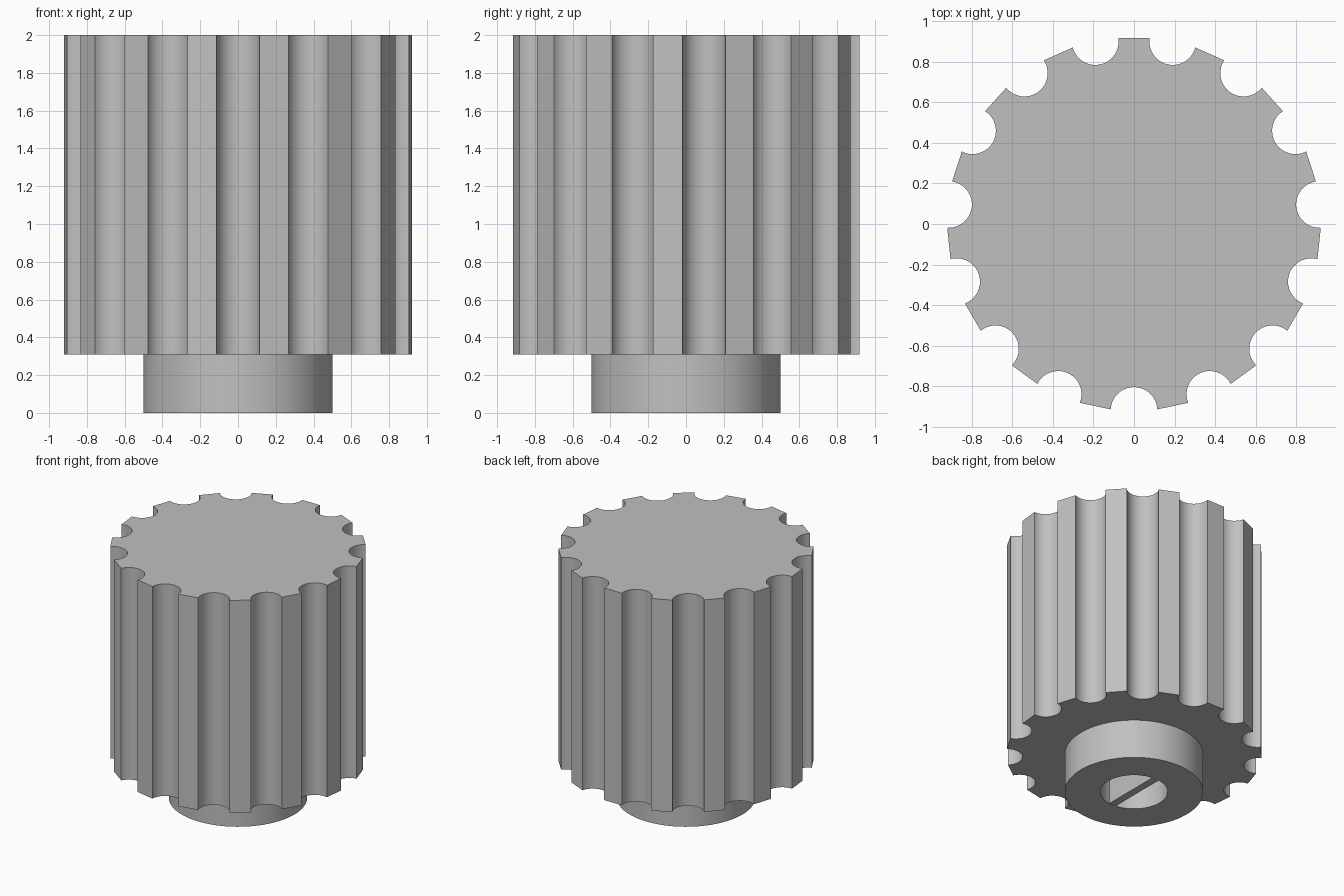
import bpy, bmesh
from math import acos, cos, sin, pi, radians

if "Cube" in bpy.data.objects:
    bpy.data.objects.remove(bpy.data.objects["Cube"])

FLUTES, RIM, CUT_R, CUT_C = 15, 0.922, 0.115, 0.92
COLLAR_R, BORE_R, STEP_Z, TOP_Z, BORE_Z = 0.5, 0.243, 0.31, 2.0, 0.9

grey = bpy.data.materials.new("grey plastic")
grey.use_nodes = True
grey.diffuse_color = (0.53, 0.53, 0.53, 1)
grey.node_tree.nodes["Principled BSDF"].inputs["Base Color"].default_value = grey.diffuse_color


def prism(name, outline, z0, z1):
    """Extrude a closed counter-clockwise outline from z0 to z1."""
    bm = bmesh.new()
    base = bm.faces.new([bm.verts.new((x, y, z0)) for x, y in outline])
    top = bmesh.ops.extrude_face_region(bm, geom=[base], use_keep_orig=True)["geom"]
    bmesh.ops.translate(bm, vec=(0, 0, z1 - z0),
                        verts=[v for v in top if isinstance(v, bmesh.types.BMVert)])
    bmesh.ops.recalc_face_normals(bm, faces=bm.faces)
    mesh = bpy.data.meshes.new(name)
    bm.to_mesh(mesh)
    bm.free()
    mesh.materials.append(grey)
    obj = bpy.data.objects.new(name, mesh)
    bpy.context.collection.objects.link(obj)
    return obj


def circle(radius, steps=96):
    return [(radius * cos(2 * pi * i / steps), radius * sin(2 * pi * i / steps))
            for i in range(steps)]


def fluted_outline(steps=20):
    """Flat lands between concave round flutes, one flute facing the front."""
    half = acos((RIM**2 - CUT_C**2 - CUT_R**2) / (2 * CUT_C * CUT_R))
    points = []
    for k in range(FLUTES):
        a = -pi / 2 + 2 * pi * k / FLUTES
        for i in range(steps + 1):
            # sweep through the inner side of the flute circle
            b = a - half - (2 * pi - 2 * half) * i / steps
            points.append((CUT_C * cos(a) + CUT_R * cos(b),
                           CUT_C * sin(a) + CUT_R * sin(b)))
    return points


def activate(obj):
    bpy.ops.object.select_all(action="DESELECT")
    obj.select_set(True)
    bpy.context.view_layer.objects.active = obj


# Fluted grip and the round collar below it
grip = prism("fluted_grip", fluted_outline(), STEP_Z, TOP_Z)
collar = prism("collar", circle(COLLAR_R), 0, STEP_Z)

# Blind shaft bore through the collar into the grip
bore = prism("bore_cutter", circle(BORE_R), -0.1, BORE_Z)
bore.hide_render = True
for part in (grip, collar):
    cut = part.modifiers.new("bore", "BOOLEAN")
    cut.operation, cut.solver, cut.object = "DIFFERENCE", "EXACT", bore
    activate(part)
    bpy.ops.object.modifier_apply(modifier=cut.name)
    bpy.ops.object.shade_smooth_by_angle(angle=radians(25))
bpy.data.objects.remove(bore)

# Thin key across the bore
w, d = 0.03, BORE_R - 0.002
prism("bore_key", [(-w, -d), (w, -d), (w, d), (-w, d)], 0, BORE_Z)
